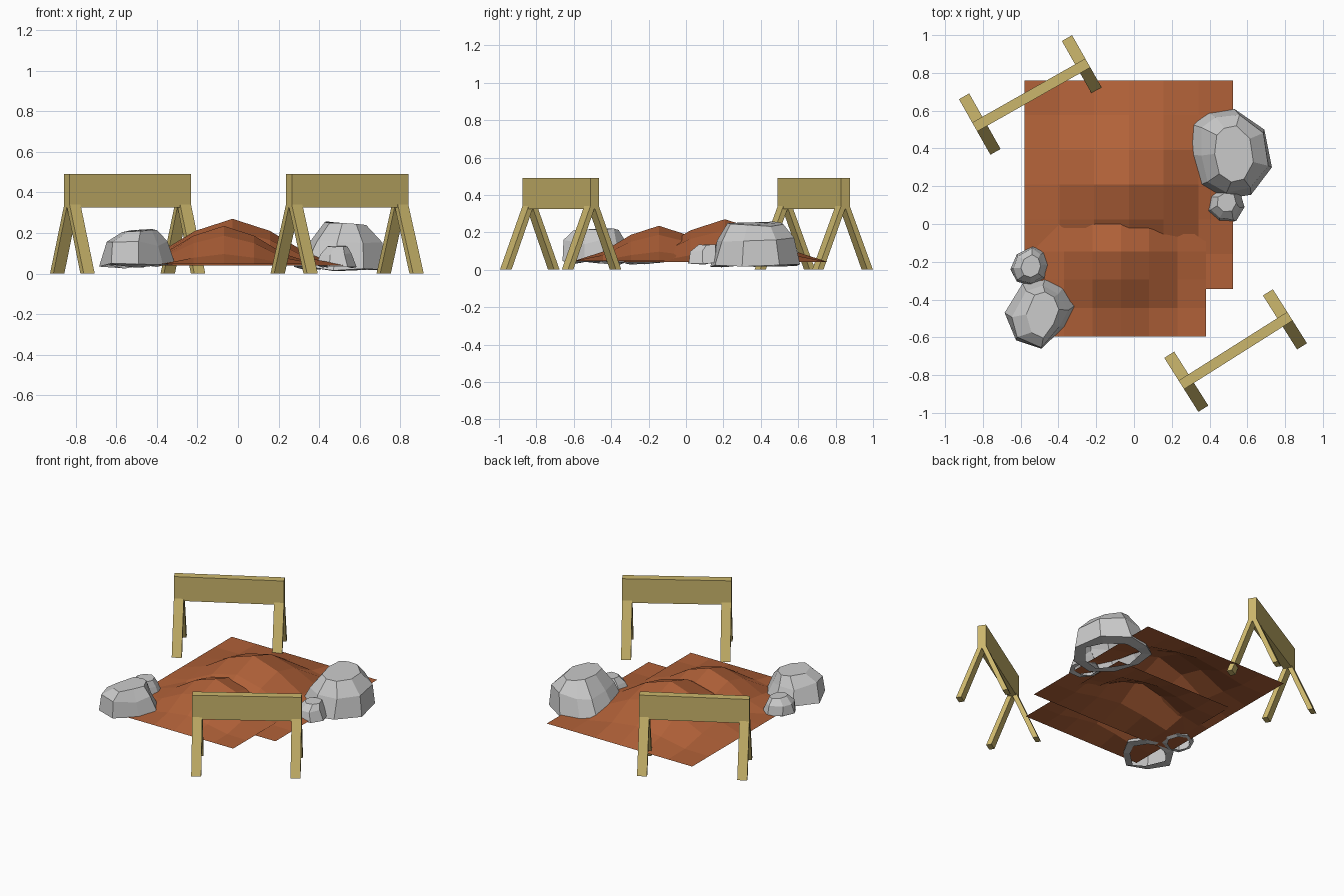
import bpy, bmesh, random
from math import radians, hypot
from mathutils import Matrix, Vector

if "Cube" in bpy.data.objects:
    bpy.data.objects.remove(bpy.data.objects["Cube"])

random.seed(4)


def material(name, color):
    m = bpy.data.materials.new(name)
    m.diffuse_color = color
    m.use_nodes = True
    m.node_tree.nodes["Principled BSDF"].inputs["Base Color"].default_value = m.diffuse_color
    return m


def finish(bm, name, mat=None):
    me = bpy.data.meshes.new(name)
    bm.to_mesh(me)
    bm.free()
    ob = bpy.data.objects.new(name, me)
    bpy.context.collection.objects.link(ob)
    if mat:
        me.materials.append(mat)
    return ob


def prism(bm, profile, x0, x1):
    """Extrude a (y, z) profile along x."""
    a = [bm.verts.new((x0, y, z)) for y, z in profile]
    b = [bm.verts.new((x1, y, z)) for y, z in profile]
    n = len(profile)
    bm.faces.new(a[::-1])
    bm.faces.new(b)
    for i in range(n):
        j = (i + 1) % n
        bm.faces.new((a[i], a[j], b[j], b[i]))


wood = material("painted_wood", (0.60, 0.47, 0.15, 1))
dirt = material("dirt", (0.44, 0.12, 0.04, 1))


# Barriers: one deep plank on two pairs of splayed legs
def barrier(name, center, angle, length):
    bm = bmesh.new()
    h = length / 2
    prism(bm, [(-0.027, 0.325), (0.027, 0.325), (0.027, 0.49), (-0.027, 0.49)], -h, h)
    for x0, x1 in ((-h, -h + 0.062), (h - 0.062, h)):
        for s in (-1, 1):
            prism(bm, [(s * y, z) for y, z in
                       ((0.135, 0), (0.169, 0), (0.027, 0.34), (-0.004, 0.34))], x0, x1)
    bmesh.ops.recalc_face_normals(bm, faces=bm.faces)
    ob = finish(bm, name, wood)
    ob.matrix_world = Matrix.Translation((*center, 0)) @ Matrix.Rotation(radians(angle), 4, 'Z')


barrier("back_barrier", (-0.544, 0.683), 29.5, 0.688)
barrier("front_barrier", (0.538, -0.67), 32.3, 0.68)


# Dirt mounds: coarse square grids raised in the middle with a smooth falloff
def mound(name, center, half, base, height):
    bm = bmesh.new()
    bmesh.ops.create_grid(bm, x_segments=6, y_segments=6, size=half)
    for v in bm.verts:
        t = max(0, 1 - hypot(v.co.x, v.co.y) / half)
        v.co.z = base + height * t * t * (3 - 2 * t)
        v.co.x += center[0]
        v.co.y += center[1]
    finish(bm, name, dirt)


mound("back_mound", (-0.027, 0.208), 0.552, 0.041, 0.229)
mound("front_mound", (-0.07, -0.145), 0.45, 0.048, 0.187)


# Rocks: faceted rings stepping in from a ground outline, open underneath
def rock(name, outline, mid, top, base, height, slope=0.0, jitter=0.012):
    """mid/top = (center x, center y, scale x, scale y) of the upper rings."""
    bm = bmesh.new()
    n = len(outline)
    cx = sum(p[0] for p in outline) / n
    cy = sum(p[1] for p in outline) / n
    levels = [((cx, cy, 0.72, 0.72), base + 0.005), ((cx, cy, 1, 1), base + 0.01),
              (mid, base + (height - base) * 0.62), (top, height)]
    rings = []
    for k, ((ox, oy, sx, sy), z) in enumerate(levels):
        ring = []
        for x, y in outline:
            p = Vector((ox + (x - cx) * sx, oy + (y - cy) * sy, z))
            if k == 3:
                p.z -= slope * (p.x - ox) + random.uniform(0, jitter)
            elif k != 1:
                p += Vector([random.uniform(-jitter, jitter) for _ in range(3)])
            else:
                p.z += random.uniform(-jitter, jitter)
            ring.append(bm.verts.new(p))
        rings.append(ring)
    for lo, hi in zip(rings, rings[1:]):
        for i in range(n):
            j = (i + 1) % n
            bm.faces.new((lo[i], lo[j], hi[j], hi[i]))
    bm.faces.new(rings[-1])
    bmesh.ops.recalc_face_normals(bm, faces=bm.faces)
    if sum(f.normal.z * f.calc_area() for f in bm.faces) < 0:
        bmesh.ops.reverse_faces(bm, faces=bm.faces)
    finish(bm, name)


rock("right_boulder",
     [(0.53, 0.61), (0.69, 0.50), (0.73, 0.30), (0.62, 0.155), (0.47, 0.13),
      (0.33, 0.20), (0.275, 0.37), (0.30, 0.53), (0.39, 0.59)],
     (0.51, 0.375, 0.80, 0.86), (0.52, 0.375, 0.45, 0.62), 0.015, 0.252, 0.10)
rock("right_small_rock",
     [(0.47, 0.19), (0.56, 0.175), (0.585, 0.09), (0.54, 0.015),
      (0.45, 0.01), (0.385, 0.065), (0.395, 0.15)],
     (0.485, 0.10, 0.80, 0.84), (0.49, 0.115, 0.5, 0.55), 0.03, 0.138, 0.05, 0.008)
rock("left_boulder",
     [(-0.49, -0.66), (-0.37, -0.545), (-0.31, -0.43), (-0.37, -0.33),
      (-0.47, -0.29), (-0.59, -0.315), (-0.685, -0.47), (-0.625, -0.615)],
     (-0.50, -0.47, 0.80, 0.86), (-0.48, -0.47, 0.46, 0.66), 0.03, 0.22, -0.05)
rock("left_small_rock",
     [(-0.55, -0.325), (-0.47, -0.29), (-0.445, -0.22), (-0.47, -0.15),
      (-0.535, -0.118), (-0.62, -0.16), (-0.655, -0.24), (-0.62, -0.305)],
     (-0.55, -0.225, 0.80, 0.84), (-0.545, -0.225, 0.5, 0.58), 0.03, 0.15, 0.05, 0.008)
